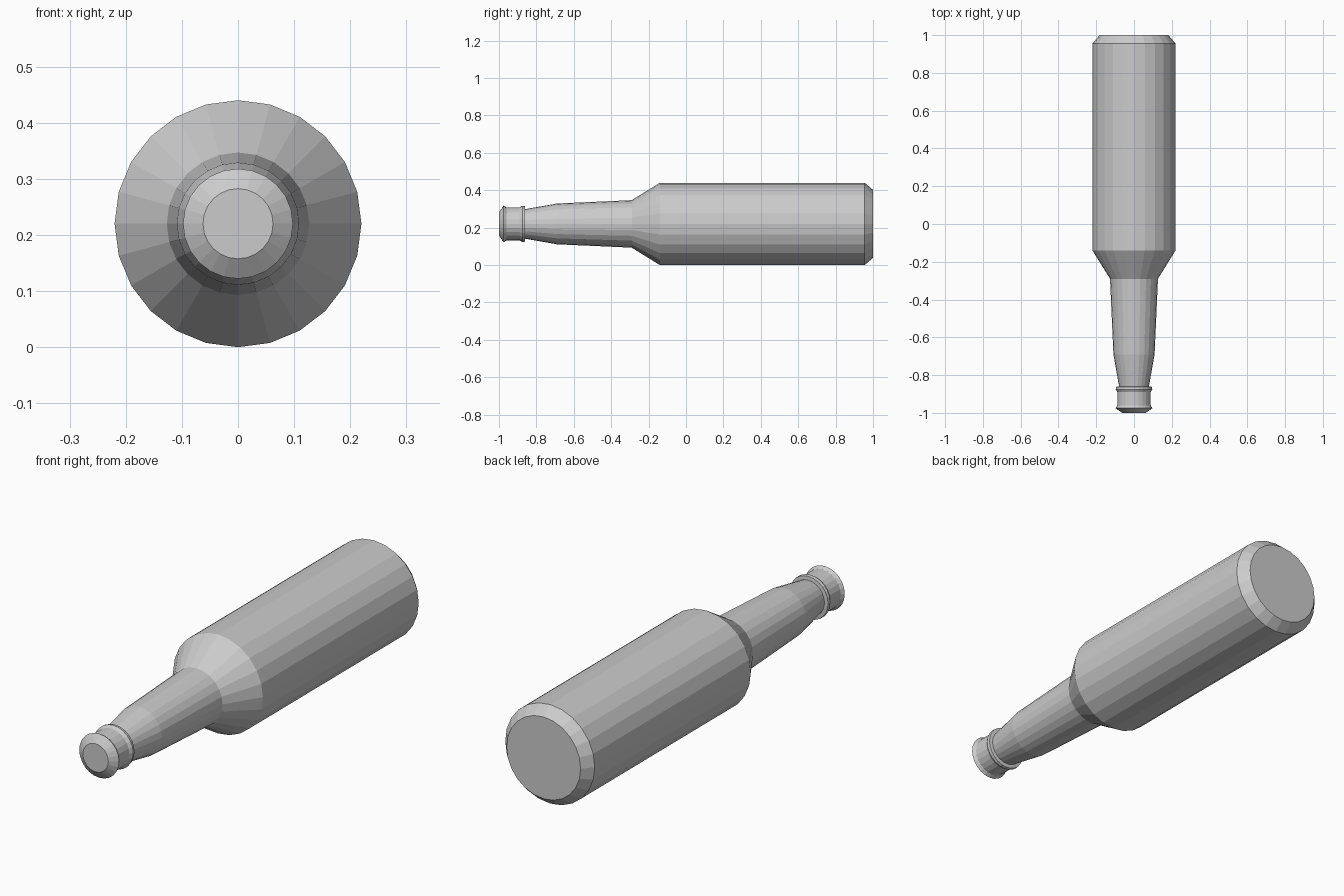
import bpy, bmesh
from math import sin, cos, tau

if "Cube" in bpy.data.objects:
    bpy.data.objects.remove(bpy.data.objects["Cube"])

SIDES = 24
AXIS_Z = 0.22

# Bottle profile from mouth to base: (y, radius)
profile = [
    (-1.00, 0.0625), (-0.975, 0.098), (-0.96, 0.088),    # capped mouth
    (-0.89, 0.088), (-0.875, 0.097), (-0.862, 0.095),    # lip ring
    (-0.86, 0.079), (-0.69, 0.109), (-0.29, 0.127),      # neck
    (-0.14, 0.22), (0.955, 0.22), (1.00, 0.182),         # shoulder, body, base
]

bm = bmesh.new()
rings = []
for y, r in profile:
    rings.append([bm.verts.new((r * sin(tau * i / SIDES), y,
                                AXIS_Z + r * cos(tau * i / SIDES)))
                  for i in range(SIDES)])

# Walls between neighbouring rings
for a, b in zip(rings, rings[1:]):
    for i in range(SIDES):
        j = (i + 1) % SIDES
        bm.faces.new((a[i], a[j], b[j], b[i]))

# Closed mouth and base
bm.faces.new(rings[0])
bm.faces.new(rings[-1])
bmesh.ops.recalc_face_normals(bm, faces=bm.faces)

mesh = bpy.data.meshes.new("bottle")
bm.to_mesh(mesh)
bm.free()
bottle = bpy.data.objects.new("bottle", mesh)
bpy.context.collection.objects.link(bottle)
